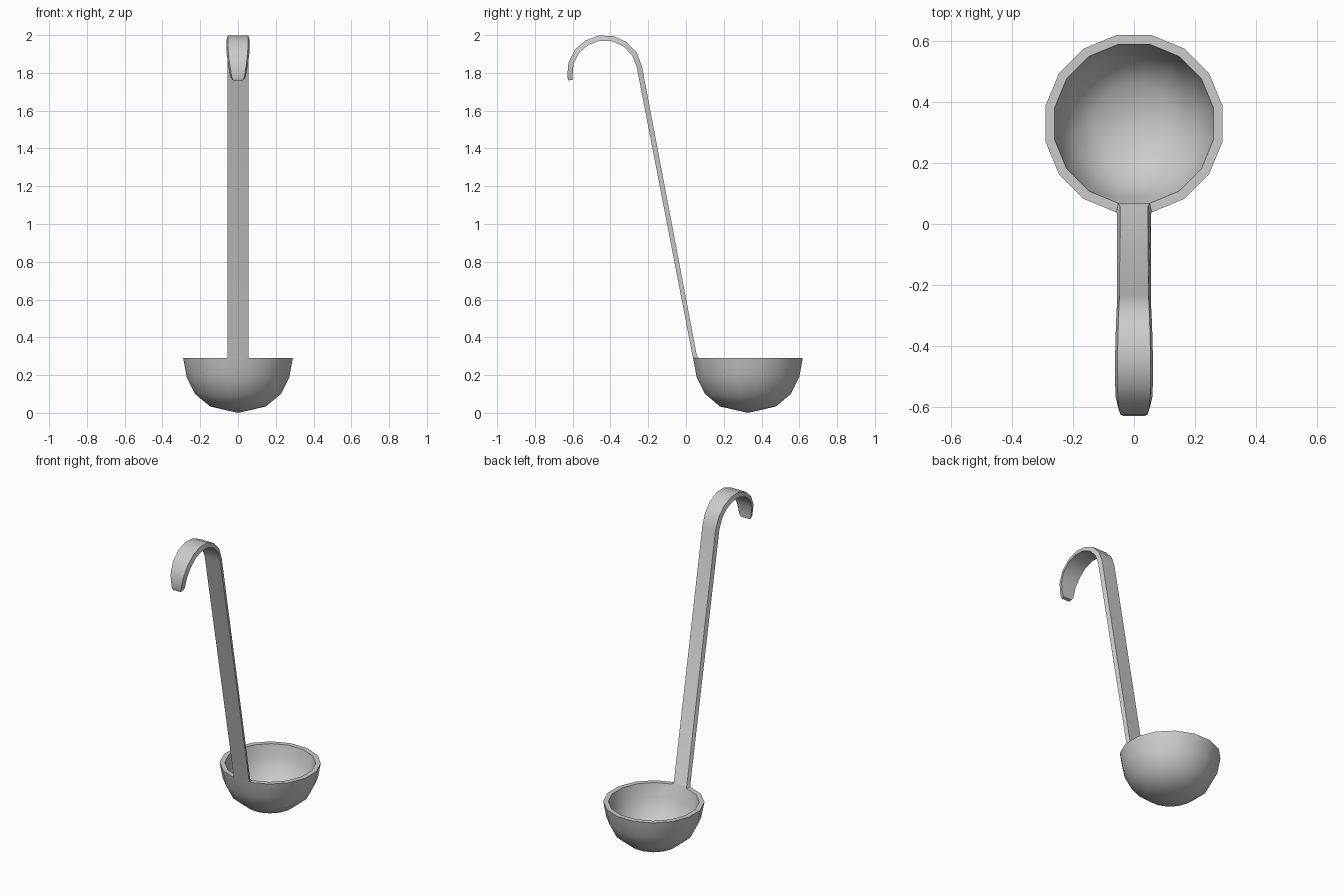
import bpy
import bmesh
from math import cos, sin, pi, radians

cube = bpy.data.objects.get("Cube")
if cube:
    bpy.data.objects.remove(cube, do_unlink=True)

SIDES = 16
BOWL_Y = 0.328
FRONT = 11                        # rim segment that faces -y
HOOK_Y, HOOK_Z = -0.43, 1.80      # centre of the hook arc

steel = bpy.data.materials.new("brushed_steel")
steel.use_nodes = True
colour = (0.6, 0.6, 0.6, 1)
steel.diffuse_color = colour
steel.node_tree.nodes["Principled BSDF"].inputs["Base Color"].default_value = colour

bm = bmesh.new()


def bowl_ring(apothem, z):
    r = apothem / cos(pi / SIDES)
    angles = [(i + 0.5) * 2 * pi / SIDES for i in range(SIDES)]
    return [bm.verts.new((r * cos(a), BOWL_Y + r * sin(a), z)) for a in angles]


def bridge(a, b, skip=None):
    n = len(a)
    for i in range(n):
        if i != skip:
            j = (i + 1) % n
            bm.faces.new((a[i], a[j], b[j], b[i]))


def bowl_shell(profile, tip_z):
    rings = [bowl_ring(r, z) for r, z in profile]
    for a, b in zip(rings, rings[1:]):
        bridge(a, b)
    tip = bm.verts.new((0, BOWL_Y, tip_z))
    last = rings[-1]
    for i in range(SIDES):
        bm.faces.new((last[i], last[(i + 1) % SIDES], tip))
    return rings[0]


# Bowl: outer and inner shells joined by a flat rim, left open at the handle
outer = bowl_shell([(0.29, 0.29), (0.272, 0.19), (0.227, 0.10), (0.148, 0.034)], 0.0)
inner = bowl_shell([(0.26, 0.29), (0.243, 0.205), (0.202, 0.125), (0.132, 0.065)], 0.037)
bridge(outer, inner, skip=FRONT)

# Handle: tapered strip growing out of the rim opening
ring = [outer[FRONT], outer[FRONT + 1], inner[FRONT + 1], inner[FRONT]]


def extend(ring, under, top, under_w, top_w):
    new = [bm.verts.new((x, *p)) for x, p in
           ((-under_w, under), (under_w, under), (top_w, top), (-top_w, top))]
    bridge(ring, new)
    return new


def arc_point(radius, degrees):
    a = radians(degrees)
    return HOOK_Y + radius * cos(a), HOOK_Z + radius * sin(a)


ring = extend(ring, (0.034, 0.305), (0.058, 0.30), 0.055, 0.046)

# Hook: arc that swells slightly, then narrows to a rounded tip
STEPS = 8
under_widths = (0.055, 0.057, 0.059, 0.061, 0.062, 0.062, 0.060, 0.053, 0.041)
for i, w in enumerate(under_widths):
    angle = 10.5 + i * 176 / STEPS
    ring = extend(ring, arc_point(0.172, angle), arc_point(0.2, angle), w, w - 0.008)
ring = extend(ring, arc_point(0.176, 192), arc_point(0.196, 192), 0.03, 0.026)
bm.faces.new(ring)

bmesh.ops.recalc_face_normals(bm, faces=bm.faces)
mesh = bpy.data.meshes.new("ladle")
bm.to_mesh(mesh)
bm.free()
mesh.materials.append(steel)

ladle = bpy.data.objects.new("ladle", mesh)
bpy.context.collection.objects.link(ladle)
bpy.ops.object.select_all(action='DESELECT')
ladle.select_set(True)
bpy.context.view_layer.objects.active = ladle
bpy.ops.object.shade_smooth_by_angle(angle=radians(35))
